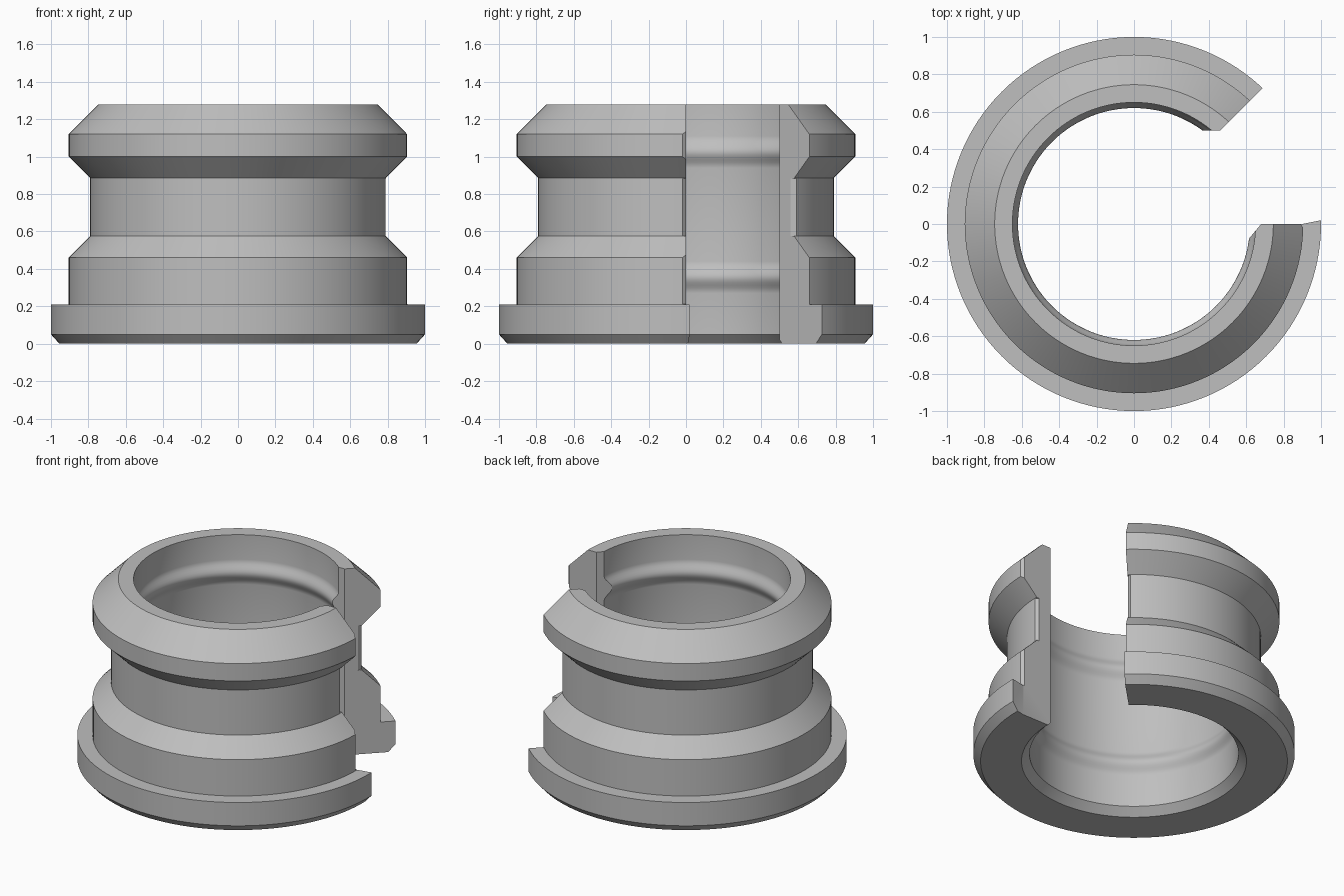
import bpy
import bmesh
import math

cube = bpy.data.objects.get("Cube")
if cube:
    bpy.data.objects.remove(cube, do_unlink=True)

SEGMENTS = 128
WALL = 0.65


def add_object(name, bm):
    bmesh.ops.recalc_face_normals(bm, faces=bm.faces)
    mesh = bpy.data.meshes.new(name)
    bm.to_mesh(mesh)
    bm.free()
    obj = bpy.data.objects.new(name, mesh)
    bpy.context.collection.objects.link(obj)
    return obj


def revolve(name, profile):
    """Turn a closed (radius, height) profile into a full ring."""
    bm = bmesh.new()
    rings = []
    for i in range(SEGMENTS):
        a = math.tau * i / SEGMENTS
        rings.append([bm.verts.new((r * math.cos(a), r * math.sin(a), z))
                      for r, z in profile])
    n = len(profile)
    for i in range(SEGMENTS):
        here, there = rings[i], rings[(i + 1) % SEGMENTS]
        for j in range(n):
            k = (j + 1) % n
            bm.faces.new((here[j], there[j], there[k], here[k]))
    return add_object(name, bm)


def prism(name, outline, bottom, top):
    """Extrude an (x, y) outline between two heights."""
    bm = bmesh.new()
    face = bm.faces.new([bm.verts.new((x, y, bottom)) for x, y in outline])
    extruded = bmesh.ops.extrude_face_region(bm, geom=[face])["geom"]
    moved = [v for v in extruded if isinstance(v, bmesh.types.BMVert)]
    bmesh.ops.translate(bm, verts=moved, vec=(0, 0, top - bottom))
    obj = add_object(name, bm)
    obj.hide_render = True
    return obj


def cut(target, cutter):
    mod = target.modifiers.new("cut", "BOOLEAN")
    mod.operation = "DIFFERENCE"
    mod.solver = "EXACT"
    mod.object = cutter
    bpy.context.view_layer.objects.active = target
    bpy.ops.object.modifier_apply(modifier=mod.name)
    bpy.data.objects.remove(cutter, do_unlink=True)


def ridge(middle, half=0.085, height=0.03, steps=12):
    """Rounded ridge on the bore, listed from top to bottom."""
    points = []
    for i in range(steps + 1):
        t = 1 - 2 * i / steps
        points.append((WALL - height * (1 + math.cos(math.pi * t)) / 2,
                       middle + half * t))
    return points


# Collar: flange, body, neck and upper rim outside, two ridges inside
outside = [(0.70, 0), (0.955, 0), (1, 0.05), (1, 0.21), (0.905, 0.21),
           (0.905, 0.46), (0.79, 0.575), (0.79, 0.885), (0.905, 1),
           (0.905, 1.12), (0.745, 1.28)]
inside = [(WALL, 1.28)] + ridge(1.025) + ridge(0.355) + [(WALL, 0.05)]
collar = revolve("split_collar", outside + inside)

# Opening between the two ends
cut(collar, prism("gap_cutter", [
    (0.2, -0.12), (0.58, -0.12), (0.68, 0), (0.9, 0), (1.2, 0.06),
    (1.2, 1.24), (0.46, 0.5), (0.2, 0.5)], -0.1, 1.4))

# Small chamfers on the outer corners of the ends
cut(collar, prism("body_chamfer_cutter", [
    (0.8825, 0.01), (0.92, -0.04), (0.95, 0.01)], 0.212, 1.2))
cut(collar, prism("front_neck_chamfer_cutter", [
    (0.76, 0.01), (0.81, -0.04), (0.83, 0.01)], 0.577, 0.883))
cut(collar, prism("back_neck_chamfer_cutter", [
    (0.518, 0.55), (0.55, 0.55), (0.57, 0.6), (0.527, 0.6)], 0.577, 0.883))

# Plain grey finish
grey = bpy.data.materials.new("light_grey")
grey.use_nodes = True
colour = (0.52, 0.52, 0.52, 1)
grey.diffuse_color = colour
grey.node_tree.nodes["Principled BSDF"].inputs["Base Color"].default_value = colour
collar.data.materials.clear()
collar.data.materials.append(grey)

# Smooth round surfaces with crisp edges
bpy.ops.object.select_all(action="DESELECT")
collar.select_set(True)
bpy.context.view_layer.objects.active = collar
bpy.ops.object.shade_smooth_by_angle(angle=math.radians(25))
